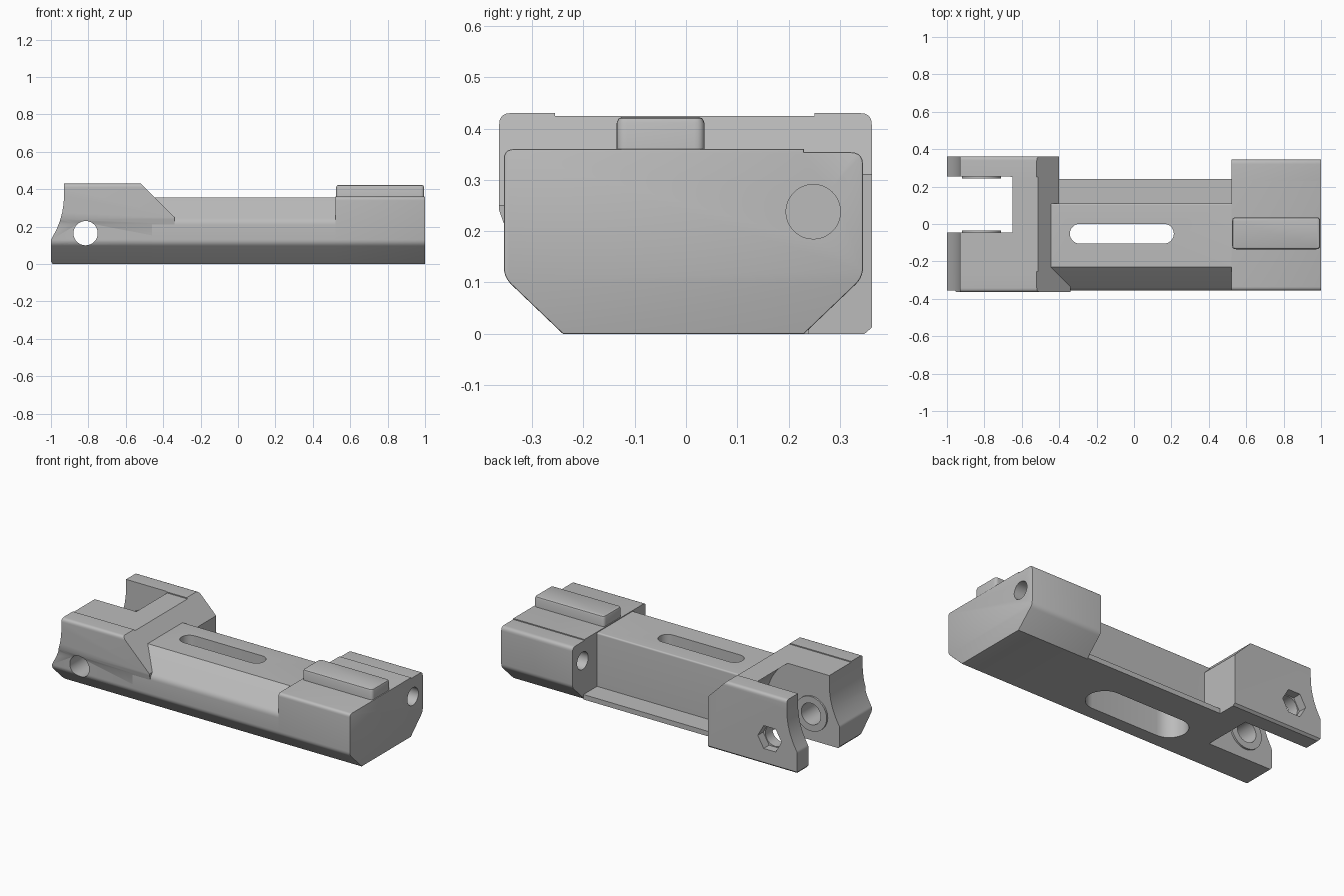
import bpy, bmesh, math
from mathutils import Vector

cube = bpy.data.objects.get("Cube")
if cube:
    bpy.data.objects.remove(cube)

grey = bpy.data.materials.new("plain grey")
grey.use_nodes = True
colour = (0.5, 0.5, 0.5, 1)
grey.diffuse_color = colour
grey.node_tree.nodes["Principled BSDF"].inputs["Base Color"].default_value = colour


def rounded(points, steps=5):
    """Outline from (u, v) or (u, v, radius) corners."""
    out = []
    for i, p in enumerate(points):
        c = Vector(p[:2])
        if len(p) == 2:
            out.append(c)
            continue
        a = c + (Vector(points[i - 1][:2]) - c).normalized() * p[2]
        b = c + (Vector(points[(i + 1) % len(points)][:2]) - c).normalized() * p[2]
        for k in range(steps + 1):
            t = k / steps
            out.append(a * (1 - t) ** 2 + c * 2 * t * (1 - t) + b * t * t)
    return out


def circle(u, v, r, n=48):
    return [(u + r * math.cos(2 * math.pi * k / n), v + r * math.sin(2 * math.pi * k / n))
            for k in range(n)]


def slot(u, v, half, r, n=16):
    out = []
    for side, start in ((1, -0.5), (-1, 0.5)):
        for k in range(n + 1):
            a = math.pi * (start + k / n)
            out.append((u + side * half + r * math.cos(a), v + r * math.sin(a)))
    return out


def prism(name, axis, outline, lo, hi, end_bevel=0):
    """Extrude an outline along an axis; optionally bevel the rim of the far end."""
    place = {"x": lambda p, h: (h, p[0], p[1]),
             "y": lambda p, h: (p[0], h, p[1]),
             "z": lambda p, h: (p[0], p[1], h)}[axis]
    bm = bmesh.new()
    rings = [[bm.verts.new(place(p, h)) for p in outline] for h in (lo, hi)]
    n = len(outline)
    for i in range(n):
        j = (i + 1) % n
        bm.faces.new((rings[0][i], rings[0][j], rings[1][j], rings[1][i]))
    bm.faces.new(rings[0])
    cap = bm.faces.new(rings[1])
    bmesh.ops.recalc_face_normals(bm, faces=bm.faces)
    if end_bevel:
        bmesh.ops.bevel(bm, geom=list(cap.edges), offset=end_bevel, segments=2,
                        profile=0.5, affect="EDGES", clamp_overlap=True)
    mesh = bpy.data.meshes.new(name)
    bm.to_mesh(mesh)
    bm.free()
    mesh.materials.append(grey)
    obj = bpy.data.objects.new(name, mesh)
    bpy.context.collection.objects.link(obj)
    return obj


def box(name, x, y, z):
    return prism(name, "z", [(x[0], y[0]), (x[1], y[0]), (x[1], y[1]), (x[0], y[1])], *z)


def activate(obj):
    bpy.ops.object.select_all(action="DESELECT")
    obj.select_set(True)
    bpy.context.view_layer.objects.active = obj


cutters = []


def cut(obj, *tools, operation="DIFFERENCE"):
    activate(obj)
    for tool in tools:
        mod = obj.modifiers.new("cut", "BOOLEAN")
        mod.operation, mod.solver, mod.object = operation, "EXACT", tool
        bpy.ops.object.modifier_apply(modifier=mod.name)
        if tool not in cutters:
            cutters.append(tool)


# Beam with sloped front, recessed back and bottom lip
beam = prism("beam", "x", rounded([
    (-0.24, 0), (-0.355, 0.11, 0.02), (-0.355, 0.23, 0.02), (-0.23, 0.355),
    (0.11, 0.355, 0.01), (0.11, 0.03), (0.24, 0.03), (0.24, 0)]), -0.46, 0.52)
slot_cutter = prism("slot_cutter", "z", slot(-0.065, -0.052, 0.225, 0.053), -0.1, 0.6)
bore_cutter = prism("bore_cutter", "z", slot(-0.065, -0.052, 0.225, 0.105), -0.1, 0.27)
cut(beam, slot_cutter, bore_cutter)

# End block with chamfered underside and lengthwise hole
end_block = prism("end_block", "x", rounded([
    (-0.24, 0), (-0.355, 0.11, 0.02), (-0.355, 0.36, 0.02), (0.23, 0.36),
    (0.23, 0.354), (0.345, 0.354, 0.025), (0.345, 0.11, 0.02), (0.23, 0)]),
    0.52, 1.0, 0.01)
cut(end_block, prism("end_hole_cutter", "x", circle(0.248, 0.238, 0.053), 0.3, 1.2))

# Raised rail on the end block
x0, x1, y0, y1 = 0.525, 0.995, -0.135, 0.036
prism("top_rail", "z", rounded([(x0, y0, 0.02), (x1, y0, 0.02), (x1, y1, 0.02), (x0, y1, 0.02)]),
      0.34, 0.423, 0.012)

# Fork block: cross-section trimmed by its side outline
fork = prism("fork_block", "x", rounded([
    (-0.24, 0), (-0.355, 0.11, 0.02), (-0.355, 0.215), (-0.364, 0.24),
    (-0.364, 0.43, 0.022), (0.362, 0.43, 0.022), (0.362, 0.012), (0.348, 0)]), -1.05, -0.3)
side_outline = prism("fork_side_cutter", "y", rounded([
    (-0.99, -0.1), (-0.99, 0), (-1, 0.012), (-1, 0.13, 0.01), (-0.93, 0.25, 0.12),
    (-0.93, 0.6), (-0.69, 0.6), (-0.34, 0.25), (-0.34, -0.1)]), -0.6, 0.6)
cut(fork, side_outline, operation="INTERSECT")
cut(fork,
    box("fork_back_cutter", (-0.4, 0), (0.11, 0.6), (-0.1, 0.6)),
    box("fork_top_cutter", (-1.2, 0), (-0.255, 0.25), (0.424, 0.6)),
    prism("pocket_cutter", "y", circle(-0.81, 0.17, 0.3, 96), -0.045, 0.255),
    prism("pin_hole_cutter", "y", circle(-0.815, 0.165, 0.065), -0.6, 0.6),
    prism("nut_cutter", "y", circle(-0.815, 0.165, 0.08, 6), 0.31, 0.6),
    bore_cutter)

# Ring bosses around the pin hole inside the fork
pin_cutter = bpy.data.objects["pin_hole_cutter"]
for name, lo, hi in (("front_boss", -0.06, -0.034), ("back_boss", 0.243, 0.27)):
    boss = prism(name, "y", circle(-0.815, 0.165, 0.105), lo, hi)
    cut(boss, pin_cutter)

# Remove helpers and shade
for tool in cutters:
    bpy.data.objects.remove(tool)
for name in ("beam", "end_block", "top_rail", "fork_block", "front_boss", "back_boss"):
    activate(bpy.data.objects[name])
    bpy.ops.object.shade_smooth_by_angle(angle=math.radians(30))
